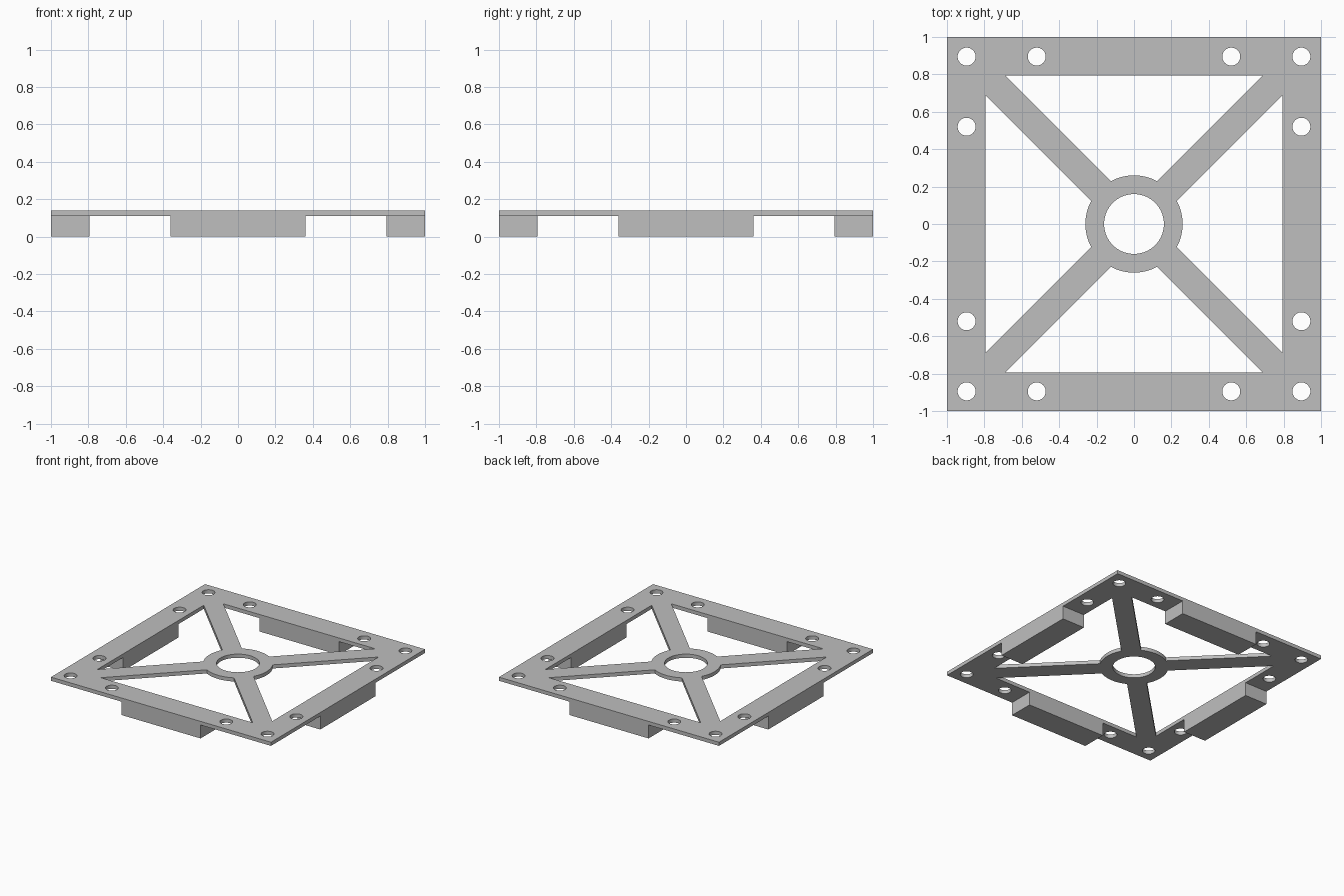
import bpy
from math import sin, cos, pi, asin

cube = bpy.data.objects.get("Cube")
if cube:
    bpy.data.objects.remove(cube, do_unlink=True)

INNER = 0.795            # inner edge of the frame
PLATE_LOW, PLATE_TOP = 0.11, 0.14
HUB, BORE = 0.26, 0.16
SPOKE_HALF = 0.074
HOLE, HOLE_MID, HOLE_NEAR = 0.048, 0.895, 0.52
BLOCK_HALF = 0.36

grey = bpy.data.materials.new("light_grey")
grey.diffuse_color = (0.52, 0.52, 0.52, 1)
grey.use_nodes = True
grey.node_tree.nodes["Principled BSDF"].inputs["Base Color"].default_value = (0.52, 0.52, 0.52, 1)


def arc(radius, start, end, steps, cx=0, cy=0):
    angles = [start + (end - start) * i / steps for i in range(steps + 1)]
    return [(cx + radius * cos(a), cy + radius * sin(a)) for a in angles]


def circle(radius, cx=0, cy=0, sides=48):
    return arc(radius, 0, 2 * pi, sides, cx, cy)[:-1]


def quarter_turns(points, turns):
    for _ in range(turns):
        points = [(-y, x) for x, y in points]
    return points


# Window between two spokes, closed by the hub's arc
spoke_angle = pi / 4 + asin(SPOKE_HALF / HUB)
corner = INNER - SPOKE_HALF * 2 ** 0.5
window = [(corner, INNER), (-corner, INNER)] + arc(HUB, pi - spoke_angle, spoke_angle, 16)

# Plate outline with all its openings
outlines = [[(-1, -1), (1, -1), (1, 1), (-1, 1)], circle(BORE, sides=64)]
for turn in range(4):
    outlines.append(quarter_turns(window, turn))
    for x in (-HOLE_NEAR, HOLE_NEAR, HOLE_MID):
        outlines.append(quarter_turns(circle(HOLE, x, HOLE_MID), turn))

curve = bpy.data.curves.new("plate_outline", "CURVE")
curve.dimensions = "2D"
curve.fill_mode = "BOTH"
curve.extrude = (PLATE_TOP - PLATE_LOW) / 2
for points in outlines:
    spline = curve.splines.new("POLY")
    spline.points.add(len(points) - 1)
    for target, (x, y) in zip(spline.points, points):
        target.co = (x, y, 0, 1)
    spline.use_cyclic_u = True
curve.materials.append(grey)

plate = bpy.data.objects.new("spoked_plate", curve)
plate.location.z = (PLATE_LOW + PLATE_TOP) / 2
bpy.context.collection.objects.link(plate)
bpy.ops.object.select_all(action="DESELECT")
plate.select_set(True)
bpy.context.view_layer.objects.active = plate
bpy.ops.object.convert(target="MESH")
bpy.ops.object.shade_smooth_by_angle()

# Raised block under the middle of each side
block_mid = (1 + INNER) / 2
sides = {"front": (0, -1), "back": (0, 1), "left": (1, 0), "right": (-1, 0)}
for name, (dx, dy) in sides.items():
    bpy.ops.mesh.primitive_cube_add(size=1, location=(dx * block_mid, dy * block_mid, PLATE_LOW / 2))
    block = bpy.context.object
    block.name = name + "_block"
    depth, length = 1 - INNER, 2 * BLOCK_HALF
    block.scale = (depth if dx else length, depth if dy else length, PLATE_LOW)
    block.data.materials.append(grey)
